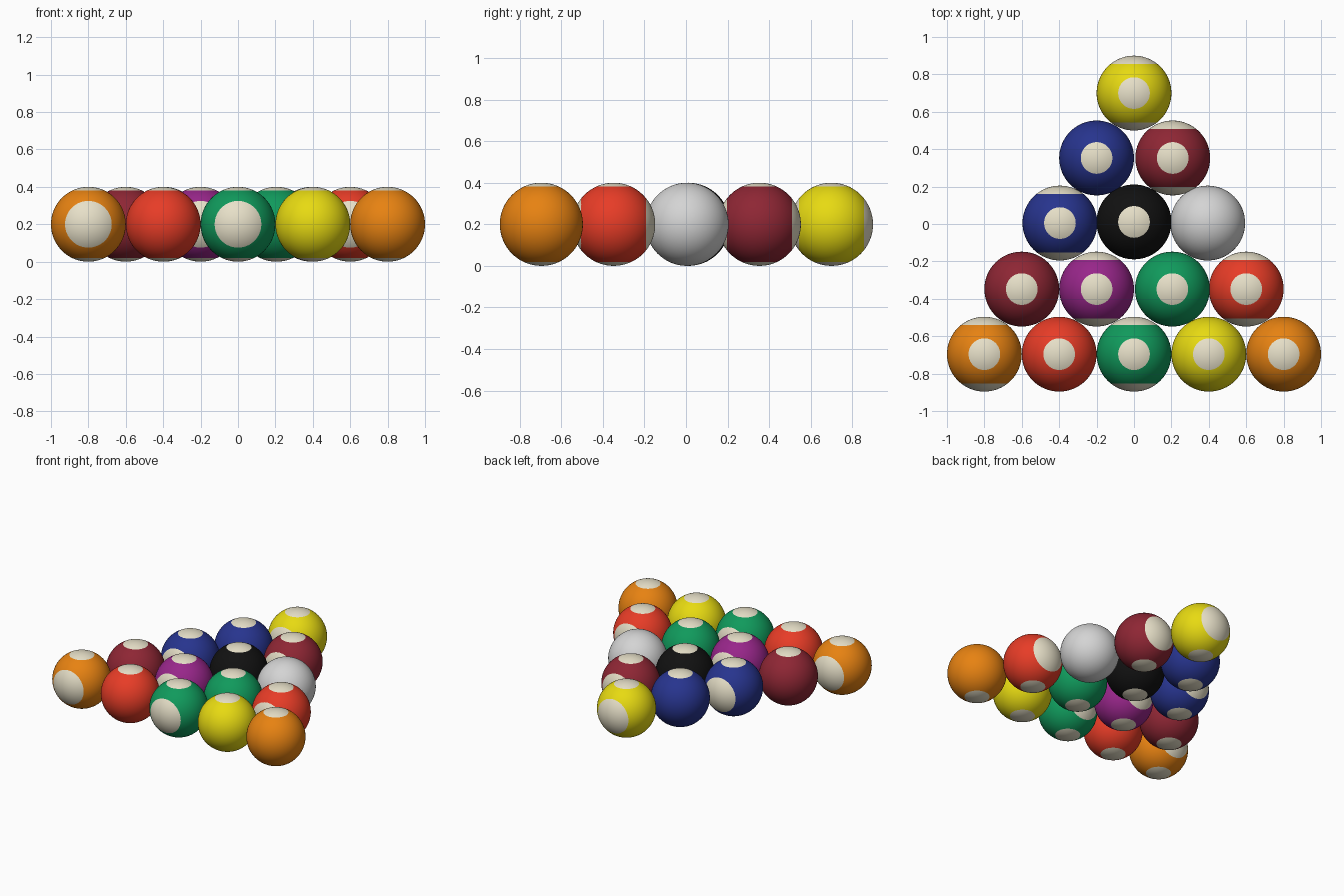
import bpy, bmesh
from mathutils import Vector

if "Cube" in bpy.data.objects:
    bpy.data.objects.remove(bpy.data.objects["Cube"])

R = 0.2          # ball radius
SPOT = 0.181     # height of the cut that makes the round number spot (top and bottom)
BAND = 0.156     # depth of the cut that ends the coloured band on striped balls


def lin(c):
    c /= 255
    return c / 12.92 if c <= 0.04045 else ((c + 0.055) / 1.055) ** 2.4


# One flat material per colour (sRGB values converted to linear)
COLOURS = {
    "orange": (234, 132, 18), "red": (238, 62, 40), "maroon": (142, 38, 52),
    "blue": (39, 52, 142), "green": (16, 154, 92), "yellow": (233, 220, 18),
    "purple": (152, 38, 138), "black": (17, 17, 17),
    "cream": (234, 227, 203), "white": (212, 212, 212),
}
MATS = {}
for name, rgb in COLOURS.items():
    m = bpy.data.materials.new(name)
    m.diffuse_color = (*[lin(c) for c in rgb], 1)
    m.use_nodes = True
    m.node_tree.nodes["Principled BSDF"].inputs["Base Color"].default_value = m.diffuse_color
    MATS[name] = m


def ball(colour, style, x, y):
    """style: plain = one colour, solid = cream spots, striped = spots and cream ends"""
    bm = bmesh.new()
    bmesh.ops.create_uvsphere(bm, u_segments=64, v_segments=32, radius=R)
    cuts = []
    if style != "plain":
        cuts += [(Vector((0, 0, s)), SPOT) for s in (1, -1)]
    if style == "striped":
        cuts += [(Vector((0, s, 0)), BAND) for s in (1, -1)]
    # cut clean colour borders into the sphere
    for n, d in cuts:
        bmesh.ops.bisect_plane(bm, geom=bm.verts[:] + bm.edges[:] + bm.faces[:],
                               dist=1e-5, plane_co=n * d, plane_no=n)
    for f in bm.faces:
        c = f.calc_center_median()
        f.material_index = int(any(c.dot(n) > d for n, d in cuts))
        f.smooth = True
    # push the new border points back onto the sphere
    for v in bm.verts:
        v.co = v.co.normalized() * R
    name = f"{style}_{colour}_ball"
    me = bpy.data.meshes.new(name)
    bm.to_mesh(me)
    bm.free()
    me.materials.append(MATS[colour])
    if style != "plain":
        me.materials.append(MATS["cream"])
    ob = bpy.data.objects.new(name, me)
    ob.location = (x, y, R)
    bpy.context.collection.objects.link(ob)


# Triangular rack, back row to front row: (y, [(x, colour, style), ...])
RACK = [
    (0.70, [(0, "yellow", "striped")]),
    (0.353, [(-0.2, "blue", "solid"), (0.207, "maroon", "striped")]),
    (0.005, [(-0.396, "blue", "striped"), (0, "black", "solid"), (0.394, "white", "plain")]),
    (-0.348, [(-0.6, "maroon", "solid"), (-0.2, "purple", "striped"),
              (0.205, "green", "solid"), (0.6, "red", "striped")]),
    (-0.696, [(-0.8, "orange", "striped"), (-0.4, "red", "solid"), (0, "green", "striped"),
              (0.4, "yellow", "solid"), (0.8, "orange", "solid")]),
]
for y, row in RACK:
    for x, colour, style in row:
        # the black ball sits very slightly further back than its row
        ball(colour, style, x, y + (0.006 if colour == "black" else 0))
